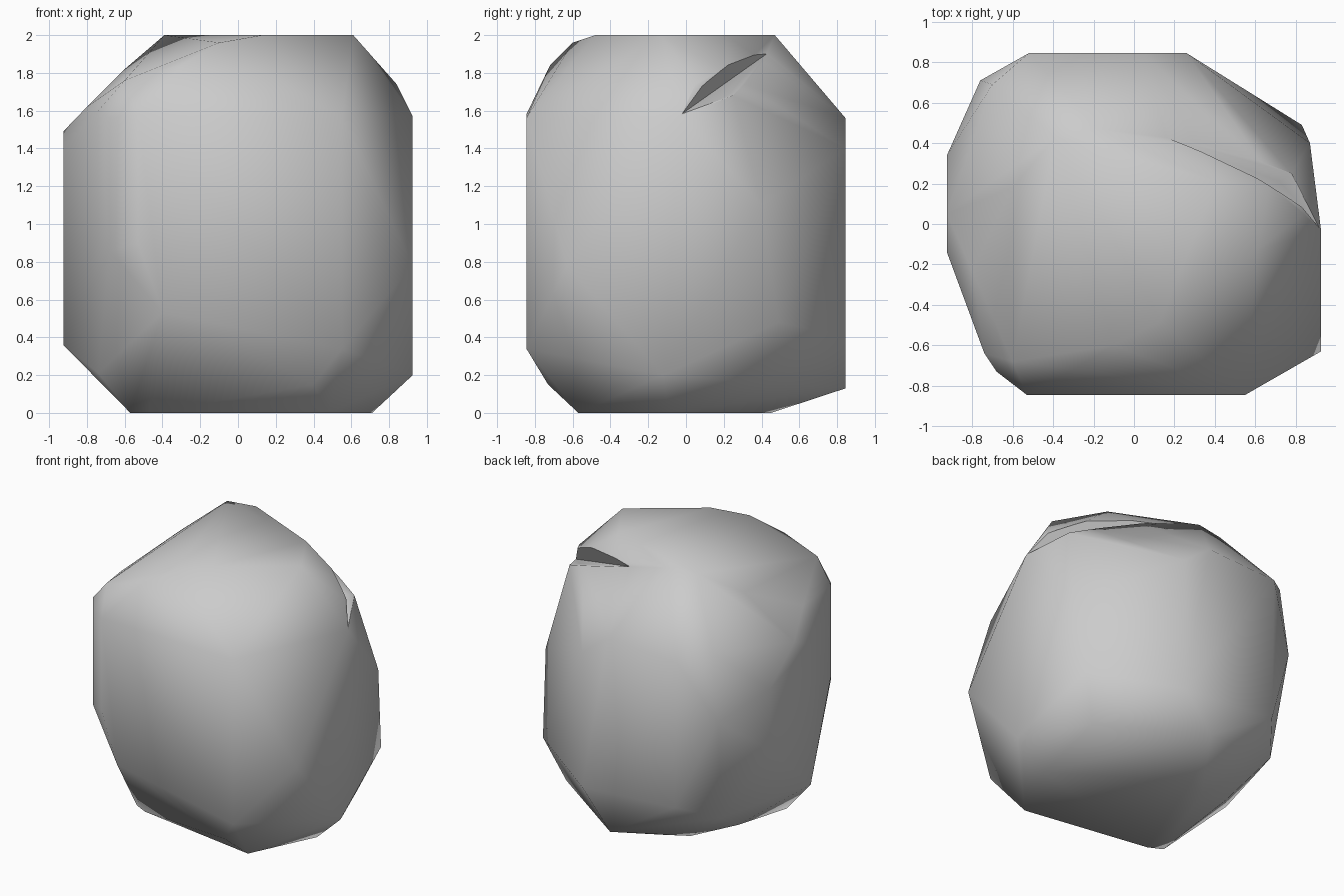
import bpy
import bmesh
from math import radians
from mathutils import Vector

default_cube = bpy.data.objects.get("Cube")
if default_cube:
    bpy.data.objects.remove(default_cube, do_unlink=True)


def facet(axis, level, outline):
    """Corners of a flat facet lying across one axis at a given level."""
    corners = []
    for a, b in outline:
        point = [a, b]
        point.insert(axis, level)
        corners.append(Vector(point))
    return corners


def hull_object(name, points):
    """Make an object from the convex hull of some points."""
    bm = bmesh.new()
    for point in points:
        bm.verts.new(point)
    result = bmesh.ops.convex_hull(bm, input=bm.verts[:])
    spare = {v for v in result["geom_interior"] + result["geom_unused"]
             if isinstance(v, bmesh.types.BMVert)}
    bmesh.ops.delete(bm, geom=list(spare), context="VERTS")
    bmesh.ops.recalc_face_normals(bm, faces=bm.faces[:])
    mesh = bpy.data.meshes.new(name)
    bm.to_mesh(mesh)
    bm.free()
    obj = bpy.data.objects.new(name, mesh)
    bpy.context.collection.objects.link(obj)
    return obj


# The six broad flats of the boulder
base = facet(2, 0, [(-0.57, -0.37), (-0.47, -0.42), (0.48, -0.57),
                    (0.71, -0.09), (-0.13, 0.45), (-0.29, 0.36)])
crown = facet(2, 2, [(-0.39, 0.43), (-0.18, 0.47), (0.41, 0.21),
                     (0.61, -0.13), (0.13, -0.48)])
front = facet(1, -0.845, [(-0.4, 0.53), (0.55, 0.34), (0.55, 1.56),
                          (-0.53, 1.58), (-0.53, 0.9)])
back = facet(1, 0.845, [(0.03, 0.13), (0.26, 0.4), (0.26, 1.4),
                        (0.05, 1.56), (-0.52, 1.53), (-0.5, 0.45)])
left = facet(0, 0.925, [(-0.63, 0.78), (-0.12, 0.2), (-0.03, 1.57)])
right = facet(0, -0.925, [(-0.14, 0.36), (0.34, 0.8), (0.34, 1.25),
                          (0.05, 1.49), (-0.14, 1.4)])

# Knuckles between the flats: upper shoulders, waist, lower shoulders
upper = [(0.84, 0.05, 1.74), (0.78, 0.25, 1.68), (0.68, 0.23, 1.79),
         (-0.7, 0.69, 1.59), (-0.6, 0.18, 1.82), (-0.8, -0.23, 1.62),
         (-0.74, -0.64, 1.6), (-0.68, -0.73, 1.56), (-0.6, -0.68, 1.76),
         (-0.3, -0.72, 1.84), (-0.1, -0.6, 1.96)]
waist = [(0.87, 0.4, 1.1), (-0.76, 0.71, 1.1),
         (-0.74, -0.64, 0.92), (-0.68, -0.73, 0.86)]
lower = [(0.83, 0.49, 0.48), (0.7, 0.4, 0.16), (0.4, -0.73, 0.15),
         (-0.74, -0.32, 0.21), (-0.6, 0.24, 0.12), (-0.7, 0.59, 0.33)]
rock = hull_object("rock", base + crown + front + back + left + right
                   + upper + waist + lower)

# Narrow crack across the upper left shoulder
cutter = hull_object("crack_cutter", [(0.95, -0.04, 1.57), (0.14, 0.44, 1.91),
                                      (0.72, 0.21, 1.69), (0.93, 0.35, 1.66),
                                      (0.84, 0.18, 1.93)])
cutter.hide_render = True
crack = rock.modifiers.new("crack", "BOOLEAN")
crack.operation = "DIFFERENCE"
crack.object = cutter
bpy.context.view_layer.objects.active = rock
for obj in bpy.context.selected_objects:
    obj.select_set(False)
rock.select_set(True)
bpy.ops.object.modifier_apply(modifier=crack.name)
bpy.data.objects.remove(cutter, do_unlink=True)

# Plain grey stone
stone = bpy.data.materials.new("stone_grey")
stone.use_nodes = True
grey = (0.6, 0.6, 0.6, 1)
stone.diffuse_color = grey
stone.node_tree.nodes["Principled BSDF"].inputs["Base Color"].default_value = grey
rock.data.materials.clear()
rock.data.materials.append(stone)
bpy.ops.object.shade_smooth_by_angle(angle=radians(60))
